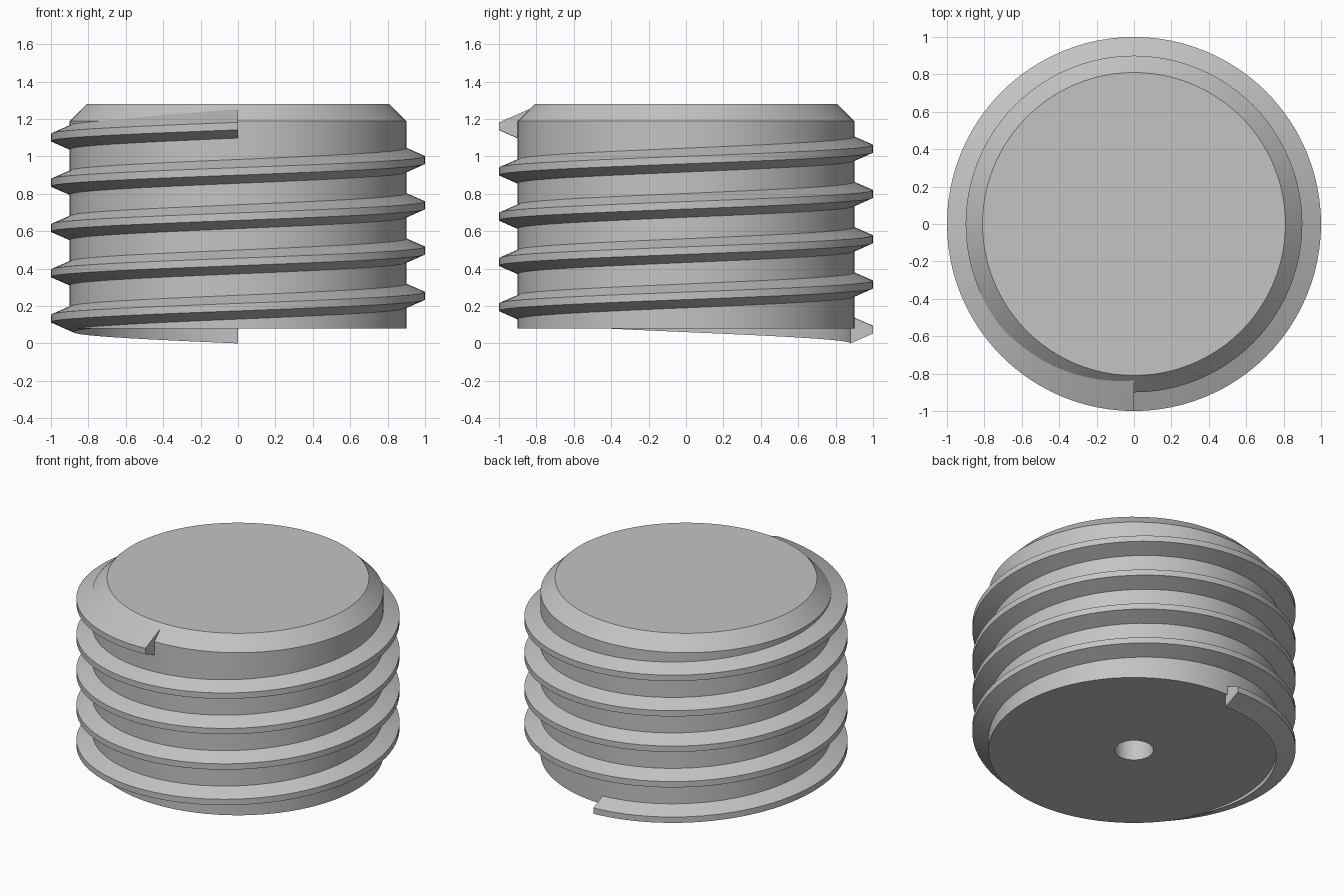
import bpy
import bmesh
from math import cos, sin, pi

cube = bpy.data.objects.get("Cube")
if cube:
    bpy.data.objects.remove(cube)

STEPS = 96       # segments per turn
PITCH = 0.242
TURNS = 4.5

grey = bpy.data.materials.new("plain grey")
grey.use_nodes = True
colour = (0.55, 0.55, 0.55, 1)
grey.diffuse_color = colour
grey.node_tree.nodes["Principled BSDF"].inputs["Base Color"].default_value = colour


def sweep(name, profile, turns, rise, z0, closed):
    """Turn an (r, z) profile about the z axis, climbing by rise each turn."""
    bm = bmesh.new()
    rings = []
    count = int(turns * STEPS)
    for i in range(count + 1):
        t = i / STEPS
        a = pi / 2 + 2 * pi * t
        rings.append([bm.verts.new((r * cos(a), r * sin(a), z0 + z + rise * t))
                      for r, z in profile])
    n = len(profile)
    for low, high in zip(rings, rings[1:]):
        for j in range(n if closed else n - 1):
            k = (j + 1) % n
            bm.faces.new((low[j], low[k], high[k], high[j]))
    if closed:
        bm.faces.new(rings[0])
        bm.faces.new(rings[-1])
    bmesh.ops.remove_doubles(bm, verts=bm.verts, dist=1e-5)
    bmesh.ops.recalc_face_normals(bm, faces=bm.faces)
    mesh = bpy.data.meshes.new(name)
    bm.to_mesh(mesh)
    bm.free()
    mesh.materials.append(grey)
    obj = bpy.data.objects.new(name, mesh)
    bpy.context.collection.objects.link(obj)
    bpy.ops.object.select_all(action="DESELECT")
    obj.select_set(True)
    bpy.context.view_layer.objects.active = obj
    bpy.ops.object.shade_smooth_by_angle(angle=pi / 6)
    return obj


# Chamfered plug body with a blind hole in its underside
sweep("plug_body",
      [(0, 0.8), (0.12, 0.8), (0.12, 0.08), (0.9, 0.08),
       (0.9, 1.19), (0.81, 1.28), (0, 1.28)],
      1, 0, 0, False)

# Helical thread, its root buried in the body and its crest flat
sweep("screw_thread",
      [(0.88, -0.073), (1, -0.02), (1, 0.02), (0.83, 0.094), (0.88, 0.03)],
      TURNS, PITCH, 0.073, True)
